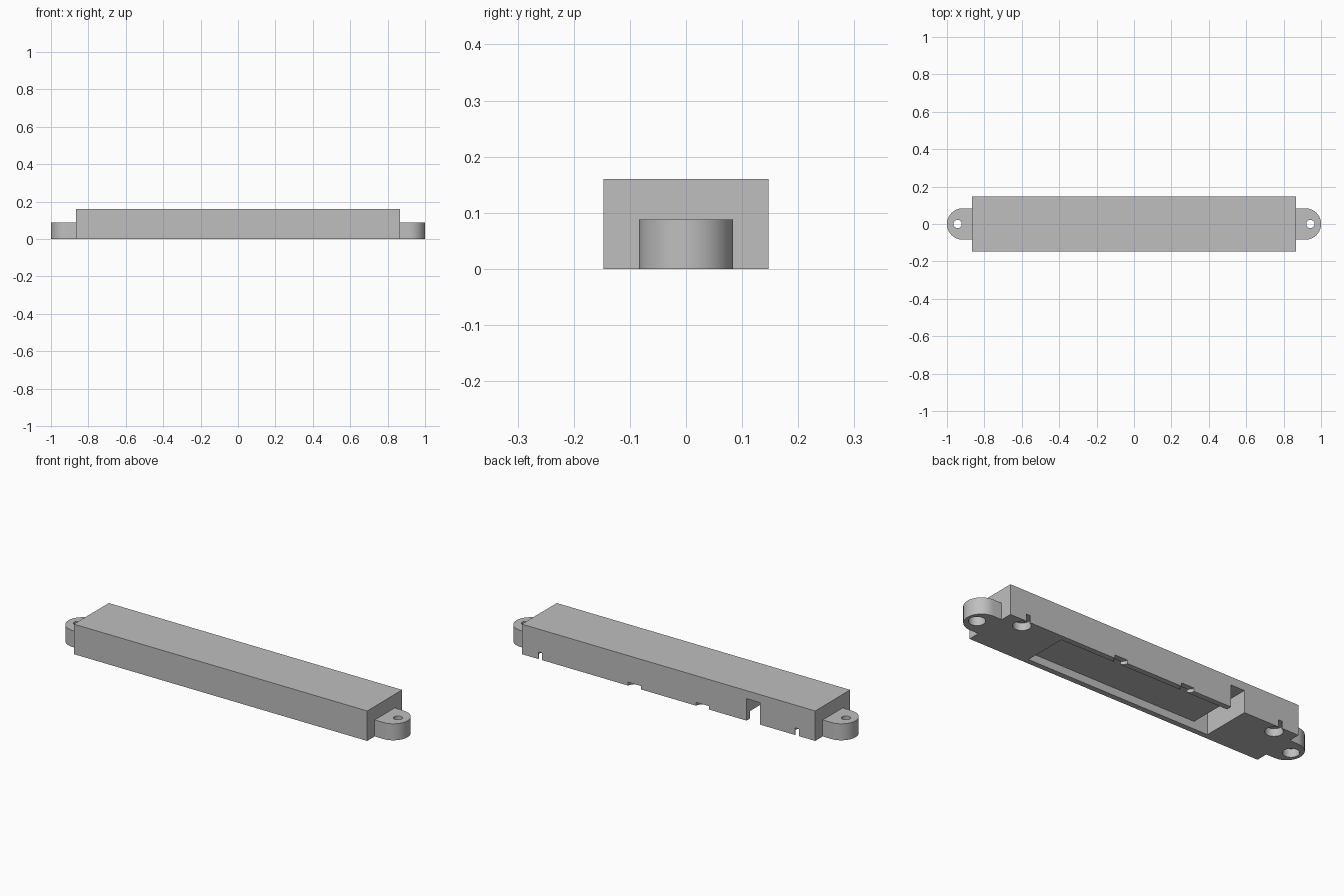
import bpy
import bmesh
import math

old = bpy.data.objects.get("Cube")
if old:
    bpy.data.objects.remove(old, do_unlink=True)

LENGTH, DEPTH, HEIGHT = 0.865, 0.147, 0.16   # half length, half depth, full height
TAB_R, TAB_H = 0.084, 0.088
BELOW = -0.05                                # cutters start under the base

grey = bpy.data.materials.new("plain grey")
grey.use_nodes = True
colour = (0.52, 0.52, 0.52, 1)
grey.diffuse_color = colour
grey.node_tree.nodes["Principled BSDF"].inputs["Base Color"].default_value = colour


def prism(name, outline, z0, z1):
    """Extrude a flat outline from z0 up to z1."""
    bm = bmesh.new()
    face = bm.faces.new([bm.verts.new((x, y, z0)) for x, y in outline])
    top = bmesh.ops.extrude_face_region(bm, geom=[face])["geom"]
    verts = [v for v in top if isinstance(v, bmesh.types.BMVert)]
    bmesh.ops.translate(bm, verts=verts, vec=(0, 0, z1 - z0))
    bmesh.ops.recalc_face_normals(bm, faces=bm.faces)
    mesh = bpy.data.meshes.new(name)
    bm.to_mesh(mesh)
    bm.free()
    mesh.materials.append(grey)
    obj = bpy.data.objects.new(name, mesh)
    bpy.context.collection.objects.link(obj)
    return obj


def block(name, x0, x1, y0, y1, z0, z1):
    return prism(name, [(x0, y0), (x1, y0), (x1, y1), (x0, y1)], z0, z1)


def arc(cx, cy, r, start, sweep, steps):
    return [(cx + r * math.cos(start + sweep * i / steps),
             cy + r * math.sin(start + sweep * i / steps)) for i in range(steps + 1)]


def cylinder(name, cx, cy, r, z1):
    return prism(name, arc(cx, cy, r, 0, math.tau, 48)[:-1], BELOW, z1)


def combine(target, tool, operation):
    """Apply a boolean and discard the tool."""
    tool.hide_render = True
    mod = target.modifiers.new(operation.lower(), "BOOLEAN")
    mod.operation, mod.object, mod.solver = operation, tool, "EXACT"
    bpy.context.view_layer.objects.active = target
    bpy.ops.object.modifier_apply(modifier=mod.name)
    bpy.data.objects.remove(tool, do_unlink=True)


# Long case with a rounded mounting tab at each end
case = block("case", -LENGTH, LENGTH, -DEPTH, DEPTH, 0, HEIGHT)
for side in (-1, 1):
    inner = side * (LENGTH - 0.05)
    start = -math.pi / 2
    outline = [(inner, -TAB_R)] + arc(side * (1 - TAB_R), 0, TAB_R, start, side * math.pi, 32)
    outline.append((inner, TAB_R))
    combine(case, prism("mounting_tab", outline, 0, TAB_H), "UNION")

cutters = []
for side in (-1, 1):
    # Screw hole with counterbore in each tab
    cutters.append(cylinder("screw_hole", side * 0.943, 0, 0.022, HEIGHT))
    cutters.append(cylinder("counterbore", side * 0.943, 0, 0.04, 0.045))
    # Round magnet pocket with a narrow release slot through the back
    cutters.append(cylinder("magnet_pocket", side * 0.757, 0.1, 0.043, 0.04))
    cutters.append(block("release_slot", side * 0.757 - 0.011, side * 0.757 + 0.011,
                         0.1, 0.2, BELOW, 0.038))
    # Shallow half-round finger notch in the back edge
    cutters.append(cylinder("edge_notch", side * 0.2, 0.15, 0.038, 0.018))

# Shallow recess underneath, and the deep channel leading out of the back
cutters.append(block("base_recess", -0.5, 0.535, -0.118, 0.118, BELOW, 0.04))
cutters.append(block("cable_channel", -0.54, -0.46, -0.118, 0.2, BELOW, 0.117))

for cutter in cutters:
    combine(case, cutter, "DIFFERENCE")

# Smooth curved walls, sharp edges kept
bpy.ops.object.select_all(action="DESELECT")
case.select_set(True)
bpy.context.view_layer.objects.active = case
bpy.ops.object.shade_smooth_by_angle(angle=math.radians(30))
